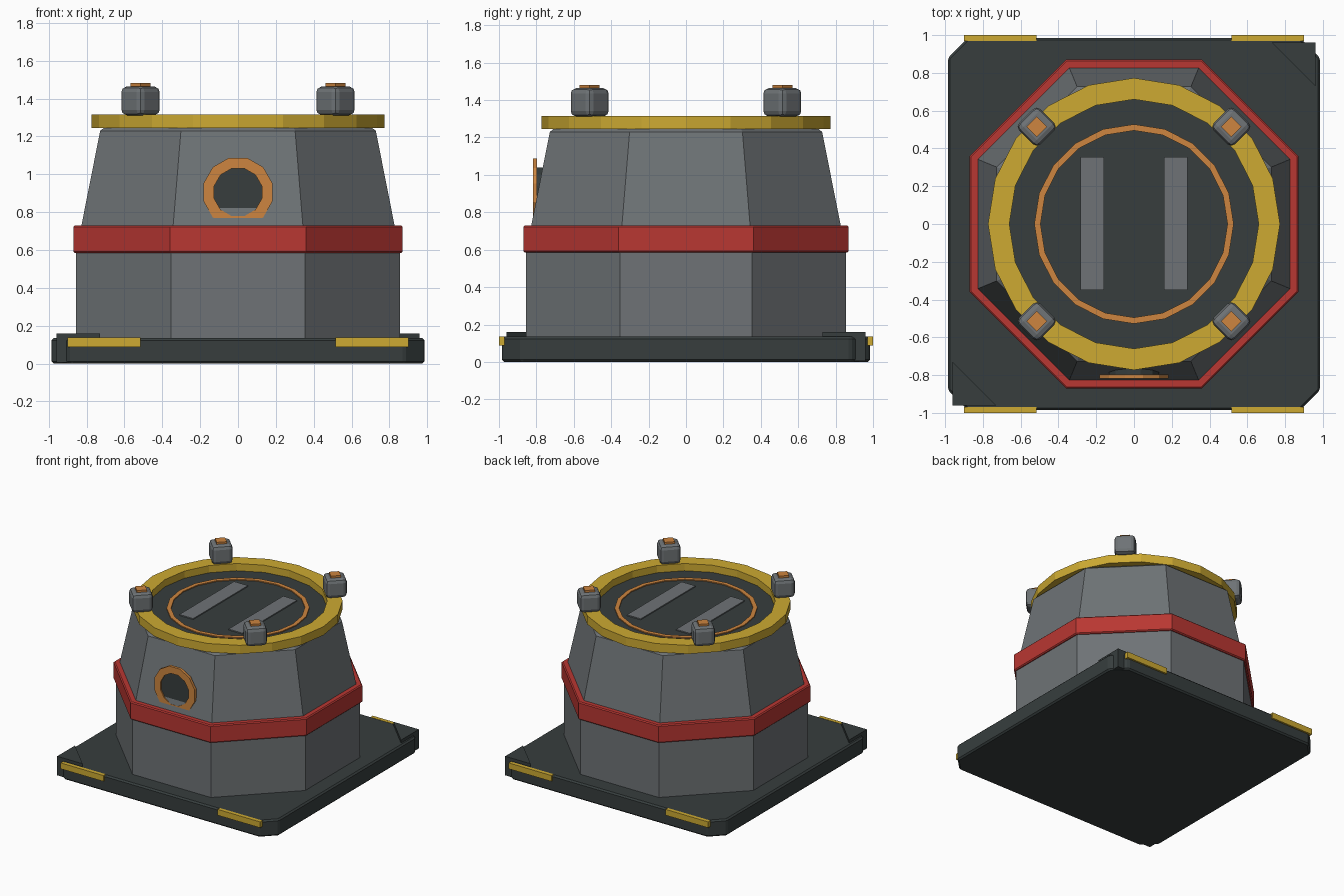
import bpy, bmesh, math
from mathutils import Matrix, Vector

if "Cube" in bpy.data.objects:
    bpy.data.objects.remove(bpy.data.objects["Cube"], do_unlink=True)


def material(name, rgb):
    m = bpy.data.materials.new(name)
    m.use_nodes = True
    color = (*rgb, 1.0)
    m.diffuse_color = color
    m.node_tree.nodes["Principled BSDF"].inputs["Base Color"].default_value = color
    return m


DARK = material("dark slate", (0.038, 0.048, 0.048))
GRAY = material("wall gray", (0.156, 0.171, 0.18))
RED = material("band red", (0.485, 0.038, 0.032))
YELLOW = material("safety yellow", (0.61, 0.40, 0.032))
ORANGE = material("light orange", (0.61, 0.235, 0.05))


def finish(name, bm, mat, matrix=None, bevel=0, segments=1):
    bmesh.ops.recalc_face_normals(bm, faces=bm.faces)
    mesh = bpy.data.meshes.new(name)
    bm.to_mesh(mesh)
    bm.free()
    mesh.materials.append(mat)
    ob = bpy.data.objects.new(name, mesh)
    bpy.context.collection.objects.link(ob)
    if matrix:
        ob.matrix_world = matrix
    if bevel:
        mod = ob.modifiers.new("Bevel", "BEVEL")
        mod.width, mod.segments = bevel, segments
    return ob


def lathe(name, profile, sides, mat, turn=0.0, closed=False, matrix=None):
    """Turn (radius, height) points into a faceted solid, or a ring when closed."""
    bm = bmesh.new()
    angles = [turn + math.tau * i / sides for i in range(sides)]
    loops = [[bm.verts.new((r * math.cos(a), r * math.sin(a), z)) for a in angles]
             for r, z in profile]
    pairs = list(zip(loops, loops[1:]))
    if closed:
        pairs.append((loops[-1], loops[0]))
    else:
        bm.faces.new(loops[0])
        bm.faces.new(loops[-1])
    for low, high in pairs:
        for i in range(sides):
            j = (i + 1) % sides
            bm.faces.new((low[i], low[j], high[j], high[i]))
    return finish(name, bm, mat, matrix)


def ring(name, inner, outer, z0, z1, sides, mat, turn=0.0, matrix=None):
    profile = [(inner, z0), (outer, z0), (outer, z1), (inner, z1)]
    return lathe(name, profile, sides, mat, turn, True, matrix)


def prism(name, outline, z0, z1, mat, bevel=0):
    bm = bmesh.new()
    face = bm.faces.new([bm.verts.new((x, y, z0)) for x, y in outline])
    new = bmesh.ops.extrude_face_region(bm, geom=[face])["geom"]
    bmesh.ops.translate(bm, vec=(0, 0, z1 - z0),
                        verts=[v for v in new if isinstance(v, bmesh.types.BMVert)])
    return finish(name, bm, mat, bevel=bevel)


def box(name, center, size, mat, turn=0.0, bevel=0, segments=1):
    bm = bmesh.new()
    bmesh.ops.create_cube(bm, size=1)
    bmesh.ops.scale(bm, vec=size, verts=bm.verts)
    place = Matrix.Translation(center) @ Matrix.Rotation(turn, 4, "Z")
    return finish(name, bm, mat, place, bevel, segments)


# Foundation slab with cut corners
E, C = 0.985, 0.88
slab = [(C, E), (-C, E), (-E, C), (-E, -C), (-C, -E), (C, -E), (E, -C), (E, C)]
prism("foundation_slab", slab, 0, 0.135, DARK, bevel=0.012)

# Raised triangular corner plates on two opposite corners
for s, label in ((1, "back_left"), (-1, "front_right")):
    tri = [(s * 0.96, s * 0.96), (s * 0.73, s * 0.96), (s * 0.96, s * 0.73)]
    prism(label + "_corner_plate", tri, 0.005, 0.16, DARK)

# Yellow edge strips on the front and back of the slab
for sx in (-1, 1):
    for sy in (-1, 1):
        box("edge_strip", (sx * 0.708, sy * 0.985, 0.113), (0.385, 0.03, 0.048), YELLOW)

# Octagonal tower: straight base, red band, tapered upper wall
EIGHTH = math.pi / 8
APOTHEM = math.cos(EIGHTH)


def octagon(name, profile, mat):
    return lathe(name, [(a / APOTHEM, z) for a, z in profile], 8, mat, EIGHTH)


octagon("lower_wall", [(0.855, 0.13), (0.855, 0.59)], GRAY)
octagon("red_band", [(0.862, 0.585), (0.87, 0.593), (0.87, 0.722), (0.862, 0.73)], RED)
octagon("upper_wall", [(0.828, 0.725), (0.728, 1.23), (0.705, 1.248)], GRAY)

# Landing deck with raised yellow rim
lathe("landing_deck", [(0.67, 1.24), (0.67, 1.256)], 20, DARK)
ring("deck_rim", 0.66, 0.773, 1.245, 1.315, 20, YELLOW)
ring("deck_circle", 0.495, 0.528, 1.25, 1.264, 20, ORANGE)

# Two parallel guide bars on the deck
for sx in (-1, 1):
    box("deck_guide_bar", (sx * 0.222, 0.003, 1.26), (0.125, 0.705, 0.009), GRAY)

# Corner lamps on the rim
for sx in (-1, 1):
    for sy in (-1, 1):
        x, y = sx * 0.515, sy * 0.515
        box("lamp_housing", (x, y, 1.388), (0.16, 0.16, 0.154), GRAY,
            math.pi / 4, bevel=0.03, segments=2)
        box("lamp_light", (x, y, 1.468), (0.076, 0.076, 0.026), ORANGE, math.pi / 4)

# Round front port, partly sunk in the sloping wall
port = Matrix.Translation((0, 0, 0.905)) @ Matrix.Rotation(math.pi / 2, 4, "X")
ring("port_frame", 0.13, 0.188, 0.797, 0.819, 12, ORANGE, math.pi / 12, port)
lathe("port_window", [(0.138, 0.76), (0.138, 0.809)], 12, DARK, math.pi / 12, matrix=port)
